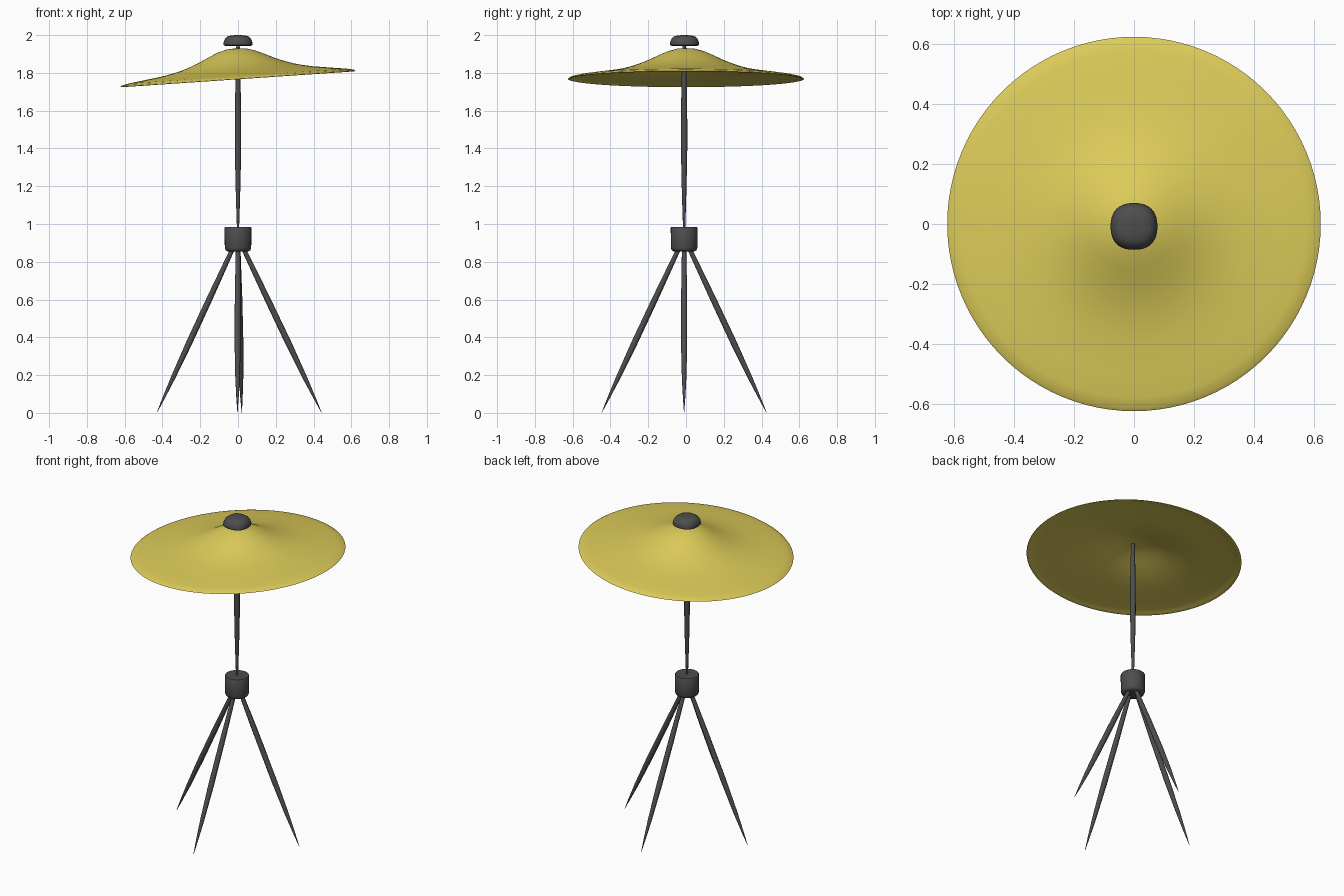
import bpy, bmesh, math
from mathutils import Vector, Matrix

if "Cube" in bpy.data.objects:
    bpy.data.objects.remove(bpy.data.objects["Cube"])

CY = -0.01  # the stand sits slightly forward of the shade centre


def material(name, colour):
    m = bpy.data.materials.new(name)
    m.diffuse_color = (*colour, 1)
    m.use_nodes = True
    m.node_tree.nodes["Principled BSDF"].inputs["Base Color"].default_value = m.diffuse_color
    return m


YELLOW = material("yellow_enamel", (0.72, 0.6, 0.1))
DARK = material("dark_metal", (0.075, 0.075, 0.075))


def lathe(name, profile, sides, mat, matrix=Matrix(), power=2.0, angle=40):
    """Spin (radius, height) points about z; power > 2 squares the section."""
    bm = bmesh.new()
    rings = []
    for r, z in profile:
        if r == 0:
            rings.append([bm.verts.new((0, 0, z))])
            continue
        ring = []
        for i in range(sides):
            a = math.tau * i / sides
            c, s = math.cos(a), math.sin(a)
            k = r / (abs(c) ** power + abs(s) ** power) ** (1 / power)
            ring.append(bm.verts.new((c * k, s * k, z)))
        rings.append(ring)
    for a, b in zip(rings, rings[1:]):
        for i in range(sides):
            j = (i + 1) % sides
            quad = [a[i % len(a)], a[j % len(a)], b[j % len(b)], b[i % len(b)]]
            bm.faces.new(list(dict.fromkeys(quad)))
    bmesh.ops.recalc_face_normals(bm, faces=bm.faces)
    bm.transform(matrix)
    mesh = bpy.data.meshes.new(name)
    bm.to_mesh(mesh)
    bm.free()
    mesh.materials.append(mat)
    ob = bpy.data.objects.new(name, mesh)
    bpy.context.collection.objects.link(ob)
    bpy.ops.object.select_all(action='DESELECT')
    ob.select_set(True)
    bpy.context.view_layer.objects.active = ob
    bpy.ops.object.shade_smooth_by_angle(angle=math.radians(angle))
    return ob


def rod(name, start, end, radii):
    """Tapered rod; radii are (fraction along, radius)."""
    start, end = Vector(start), Vector(end)
    d = end - start
    m = Matrix.Translation(start) @ d.to_track_quat('Z', 'Y').to_matrix().to_4x4()
    prof = [(0, 0)] + [(r, t * d.length) for t, r in radii] + [(0, d.length)]
    return lathe(name, prof, 12, DARK, m, angle=50)


# Shade: tilted bell-shaped shell with a shallower underside
outer = [(0, .163), (.05, .159), (.1, .145), (.15, .123), (.2, .099), (.25, .079),
         (.3, .062), (.35, .05), (.4, .04), (.5, .026), (.58, .015), (.615, .007), (.625, 0)]
inner = [(r * .985, h * .58 - .002) for r, h in reversed(outer)]
tilt = Matrix.Translation((0, 0, 1.768)) @ Matrix.Rotation(-math.atan(.068), 4, 'Y')
lathe("shade", outer + inner, 96, YELLOW, tilt, angle=60)

# Knob on top of the shade
lathe("top_knob", [(0, 1.943), (.068, 1.943), (.076, 1.947), (.078, 1.954), (.074, 1.97),
                   (.066, 1.985), (.052, 1.995), (.03, 1.999), (0, 2.0)],
      48, DARK, Matrix.Translation((0, CY + .002, 0)), power=2.4)

# Slim pole, pinched where it enters the hub
rod("pole", (0, CY, .96), (0, CY, 1.95),
    [(0, .005), (.08, .008), (.25, .013), (.45, .017), (.65, .0165), (.82, .013), (1, .009)])

# Hub joining pole and legs
lathe("hub", [(0, .855), (.055, .855), (.065, .861), (.07, .873), (.071, .98),
              (.068, .985), (0, .985)], 48, DARK, Matrix.Translation((0, CY, 0)))

# Four splayed, pointed legs
feet = {"left": (-.43, CY), "right": (.443, CY), "front": (-.003, -.447), "back": (.02, .427)}
for side, (x, y) in feet.items():
    rod(side + "_leg", (0, CY, .93), (x, y, 0),
        [(0, .011), (.15, .013), (.35, .016), (.6, .0165), (.8, .012), (.92, .006), (.995, .001)])
